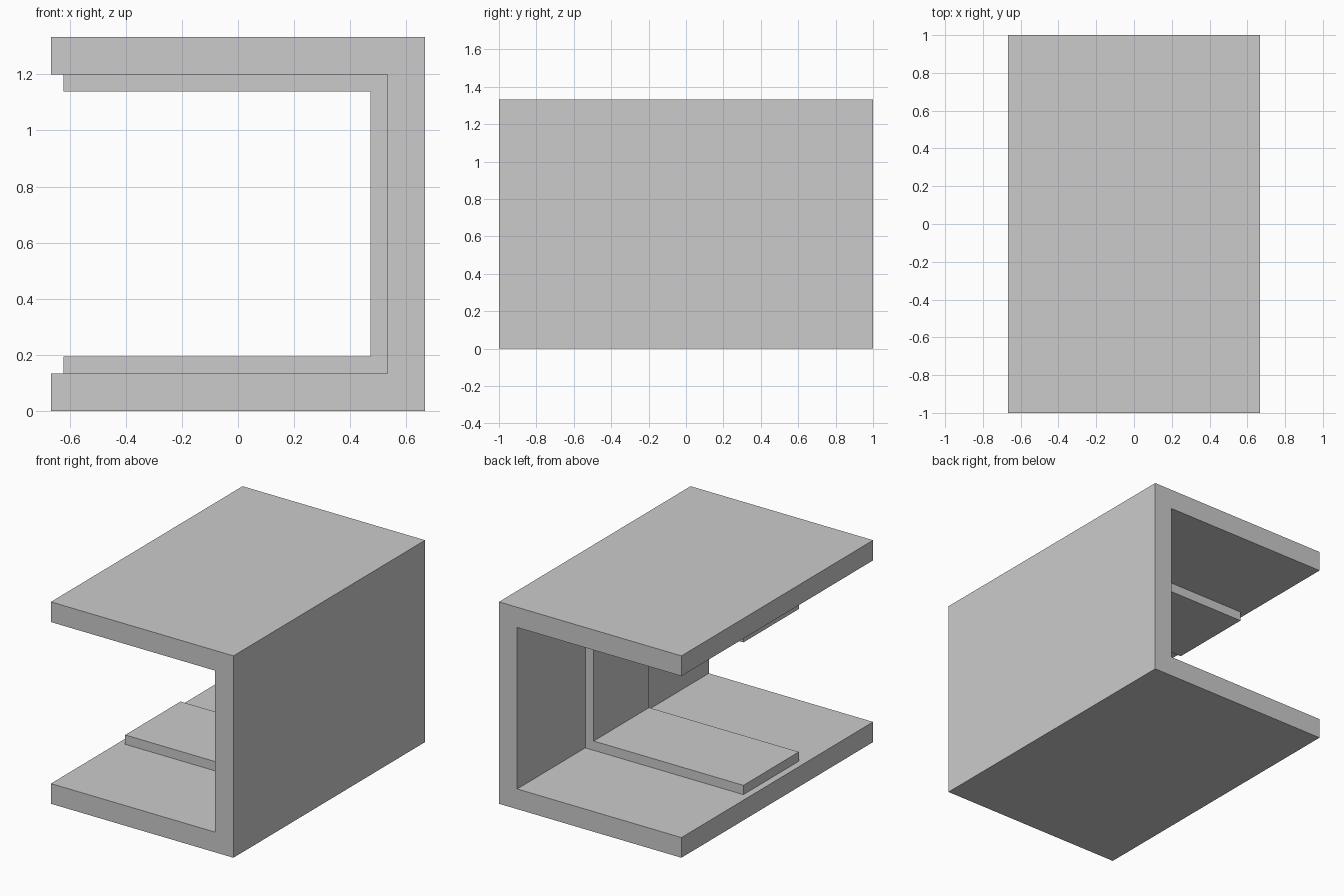
import bpy
import bmesh

if "Cube" in bpy.data.objects:
    bpy.data.objects.remove(bpy.data.objects["Cube"])


def c_channel(name, x_open, x_back, z_low, z_high, thick, half_len):
    """C-shaped profile, open towards -x, extruded along y."""
    profile = [
        (x_open, z_low), (x_back, z_low), (x_back, z_high), (x_open, z_high),
        (x_open, z_high - thick), (x_back - thick, z_high - thick),
        (x_back - thick, z_low + thick), (x_open, z_low + thick),
    ]
    bm = bmesh.new()
    face = bm.faces.new([bm.verts.new((x, -half_len, z)) for x, z in profile])
    ext = bmesh.ops.extrude_face_region(bm, geom=[face])
    verts = [g for g in ext["geom"] if isinstance(g, bmesh.types.BMVert)]
    bmesh.ops.translate(bm, verts=verts, vec=(0, 2 * half_len, 0))
    bmesh.ops.recalc_face_normals(bm, faces=bm.faces)
    mesh = bpy.data.meshes.new(name)
    bm.to_mesh(mesh)
    bm.free()
    obj = bpy.data.objects.new(name, mesh)
    bpy.context.collection.objects.link(obj)
    return obj


WALL = 0.1333
RIB = 0.0615
HALF_W = 0.6667
HEIGHT = 1.3333

# Outer channel: floor, back wall and ceiling
c_channel("channel_shell", -HALF_W, HALF_W, 0, HEIGHT, WALL, 1.0)

# Raised band lining the middle of the channel
c_channel("inner_band", -0.622, HALF_W - WALL, WALL, HEIGHT - WALL, RIB, 0.289)
